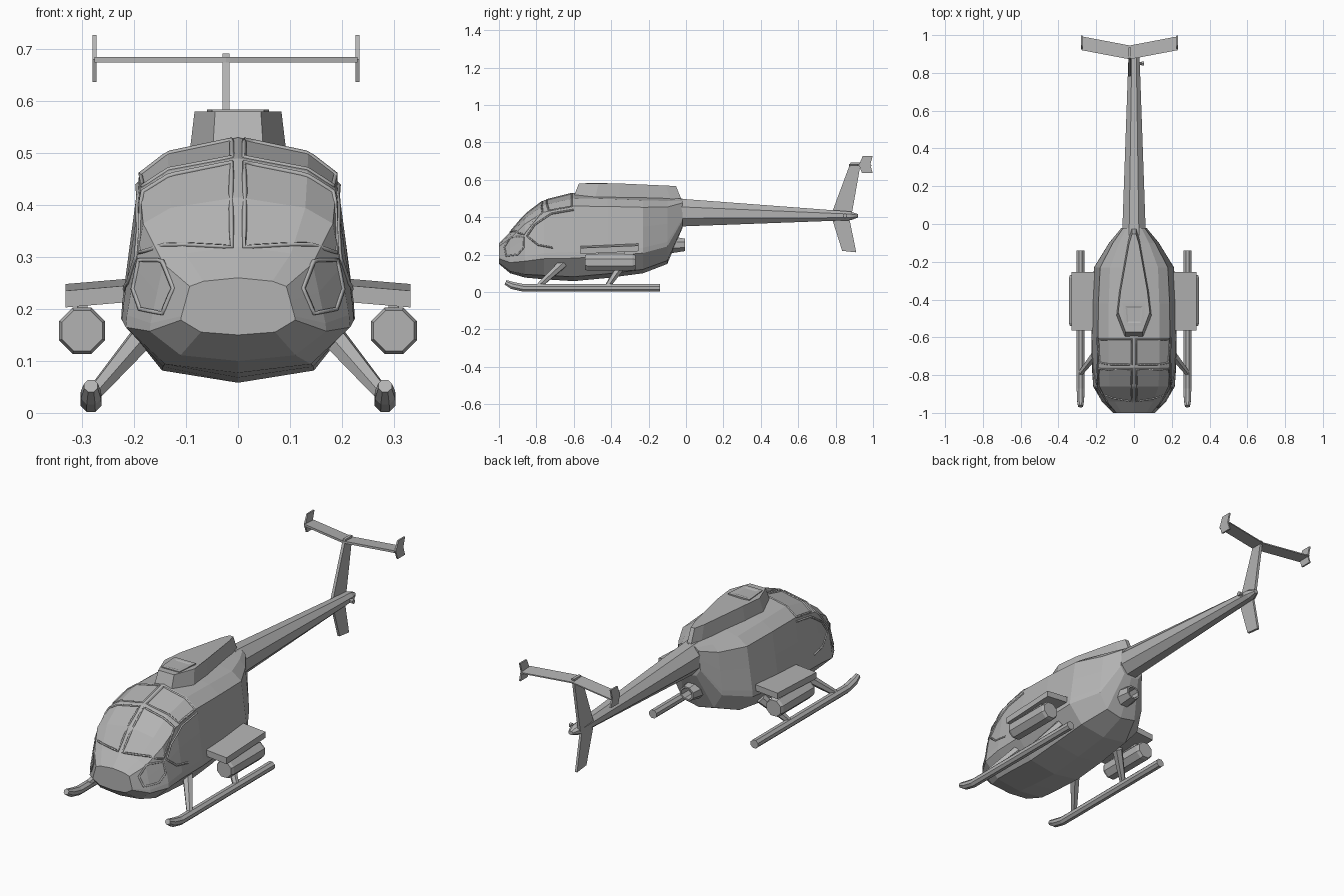
import bpy, bmesh, math
from mathutils import Vector
from mathutils.bvhtree import BVHTree

if "Cube" in bpy.data.objects:
    bpy.data.objects.remove(bpy.data.objects["Cube"])

GREY = (0.45, 0.45, 0.45, 1)
mat = bpy.data.materials.new("plain_grey")
mat.use_nodes = True
mat.diffuse_color = GREY
mat.node_tree.nodes["Principled BSDF"].inputs["Base Color"].default_value = GREY


def skin(rings):
    """Join closed rings of points into a capped solid."""
    bm = bmesh.new()
    loops = [[bm.verts.new(point) for point in ring] for ring in rings]
    count = len(loops[0])
    for near, far in zip(loops, loops[1:]):
        for i in range(count):
            j = (i + 1) % count
            bm.faces.new((near[i], near[j], far[j], far[i]))
    bm.faces.new(loops[0])
    bm.faces.new(loops[-1])
    bmesh.ops.recalc_face_normals(bm, faces=bm.faces[:])
    return bm


def loft(name, rings):
    bm = skin(rings)
    mesh = bpy.data.meshes.new(name)
    bm.to_mesh(mesh)
    bm.free()
    mesh.materials.append(mat)
    bpy.context.collection.objects.link(bpy.data.objects.new(name, mesh))


def oval(centre, across, up, width, height, sides):
    """Ring of points with a flat facet on each side."""
    angles = [math.tau * (i + 0.5) / sides for i in range(sides)]
    return [centre + across * (width * math.cos(a)) + up * (height * math.sin(a)) for a in angles]


def tube(name, path, radii, sides=8):
    """Faceted tube following a path."""
    points = [Vector(p) for p in path]
    last = len(points) - 1
    rings = []
    for k, point in enumerate(points):
        along = (points[min(k + 1, last)] - points[max(k - 1, 0)]).normalized()
        across = along.cross(Vector((0, 0, 1))).normalized()
        rings.append(oval(point, across, across.cross(along), radii[k], radii[k], sides))
    loft(name, rings)


def plate(name, profile, x, thick):
    """Upright plate from a (y, z) profile."""
    loft(name, [[(x + side * thick / 2, y, z) for y, z in profile] for side in (-1, 1)])


# Cabin: one unit half section, scaled at each station (y, half width, belly, roof)
half = [(0, 0), (.65, .05), (1, .26), (.99, .33), (.915, .6), (.845, .85), (.6, .94), (0, 1)]
section = half + [(-x, z) for x, z in half[-2:0:-1]]
stations = [
    (-1, .11, .15, .26), (-.94, .17, .1, .32), (-.86, .216, .077, .415), (-.76, .223, .068, .49),
    (-.6, .225, .058, .53), (-.42, .223, .075, .525), (-.23, .212, .1, .515),
    (-.1, .132, .15, .508), (-.02, .066, .34, .5),
]
cabin = [[(x * w, y, low + z * (high - low)) for x, z in section] for y, w, low, high in stations]
body = skin(cabin)
tree = BVHTree.FromBMesh(body)
body.free()
loft("cabin", cabin)

# Tail boom: tapering octagon
X, Z = Vector((1, 0, 0)), Vector((0, 0, 1))
boom = [(-.06, .068, .082, .425), (.88, .032, .025, .407), (.92, .014, .01, .407)]
loft("tail_boom", [oval(Vector((0, y, z)), X, Z, w, h, 8) for y, w, h, z in boom])

# Engine cowling: pointed plan, drawn in towards a raked flat top
plan = [(.05, -.61), (.095, -.49), (.08, -.36), (.03, -.08), (.012, -.02)]
outline = plan + [(-x, y) for x, y in reversed(plan)]
lower = [(x, y, .485) for x, y in outline]
upper = [(x * .88, -.3 + (y + .3) * .88, .58 - max(0, y + .36) * .04) for x, y in outline]
loft("engine_cowling", [lower, upper])


# Rotor mount: raised collar with a sunken floor
def collar(scale, z):
    return [(x * scale, -.48 + y * scale, z) for x, y in ((-.05, -.06), (.05, -.06), (.06, .06), (-.06, .06))]


loft("rotor_mount", [collar(1, .57), collar(1, .584), collar(.75, .584), collar(.6, .581)])


def frame(name, corners, closed=True):
    """Thin window frame laid onto the cabin skin."""
    points = [Vector(c) for c in corners]
    ends = points[1:] + points[:1] if closed else points[1:]
    path = [a.lerp(b, i / 5) for a, b in zip(points, ends) for i in range(5)]
    curve = bpy.data.curves.new(name, "CURVE")
    curve.dimensions = "3D"
    curve.bevel_depth = 0.005
    curve.bevel_resolution = 0
    spline = curve.splines.new("POLY")
    spline.points.add(len(path) - 1)
    for knot, point in zip(spline.points, path):
        knot.co = (*tree.find_nearest(point)[0], 1)
    spline.use_cyclic_u = closed
    curve.materials.append(mat)
    bpy.context.collection.objects.link(bpy.data.objects.new(name, curve))


windscreen = [(.012, -.94, .32), (.1, -.92, .32), (.195, -.87, .31), (.187, -.77, .43), (.12, -.77, .46), (.012, -.77, .485)]
roof_window = [(.012, -.745, .495), (.12, -.745, .475), (.186, -.735, .44), (.186, -.61, .455), (.13, -.61, .5), (.012, -.61, .527)]
chin_window = [(.195, -.87, .295), (.15, -.94, .295), (.125, -.97, .24), (.14, -.955, .19), (.19, -.9, .2), (.21, -.87, .24)]
door_window = [(.2, y, z) for y, z in ((-.6, .44), (-.72, .42), (-.81, .36), (-.85, .3), (-.79, .25), (-.69, .23))]

for s, side in ((1, "left"), (-1, "right")):
    for label, corners in (("windscreen", windscreen), ("roof_window", roof_window),
                           ("chin_window", chin_window), ("door_window", door_window)):
        mirrored = [(s * x, y, z) for x, y, z in corners]
        frame(f"{side}_{label}_frame", mirrored, closed=label != "door_window")

    # Landing skid with upturned toe, and its two struts
    foot = s * .283
    toe = [(foot, -.965, .052), (foot, -.93, .035), (foot, -.87, .022), (foot, -.14, .022)]
    tube(side + "_skid", toe, [.014, .021, .022, .022])
    for label, foot_y, body_y in (("front", -.79, -.66), ("rear", -.42, -.34)):
        tube(f"{side}_{label}_strut", [(foot, foot_y, .03), (s * .18, body_y, .15)], [.015, .026], 6)

    # Stub wing drooping outward, with a pod hung below it
    wing = []
    for x, bottom in ((.19, .215), (.332, .203)):
        wing.append([(s * x, y, bottom + rise) for y, rise in ((-.565, 0), (-.255, .015), (-.255, .045), (-.565, .032))])
    loft(side + "_stub_wing", wing)
    tube(side + "_pod", [(s * .3, y, .158) for y in (-.54, -.525, -.285, -.27)], [.042, .048, .048, .042])
    plate(side + "_pod_mount", [(-.47, .19), (-.33, .19), (-.33, .225), (-.47, .225)], s * .3, .02)

    # Upright plate at the tailplane tip
    tip = [(.925, .68), (.945, .727), (.998, .727), (.985, .68), (.998, .637), (.94, .637)]
    plate(side + "_tip_plate", tip, -.023 + s * .253, .008)

# Exhaust: hollow pipe under the boom root
pipe = [(-.16, .05), (-.09, .05), (-.005, .036), (-.005, .028), (-.06, .026)]
loft("exhaust_pipe", [oval(Vector((0, y, .252)), X, Z, r * 1.1, r, 8) for y, r in pipe])

# Tail: fins, swept tailplane and rotor hub
FIN = -.023
plate("upper_fin", [(.775, .41), (.88, .692), (.935, .692), (.885, .41)], FIN, .014)
plate("lower_fin", [(.775, .41), (.835, .22), (.91, .212), (.87, .41)], FIN, .012)
tailplane = []
for reach in (-1, 0, 1):
    front = .872 + abs(reach) * .048
    back = front + .073
    x = FIN + reach * .253
    tailplane.append([(x, front, .674), (x, back, .674), (x, back, .68), (x, front, .685)])
loft("tailplane", tailplane)
tube("tail_rotor_hub", [(x, .85, .408) for x in (0, .038, .04, .052)], [.008, .008, .012, .012], 6)
